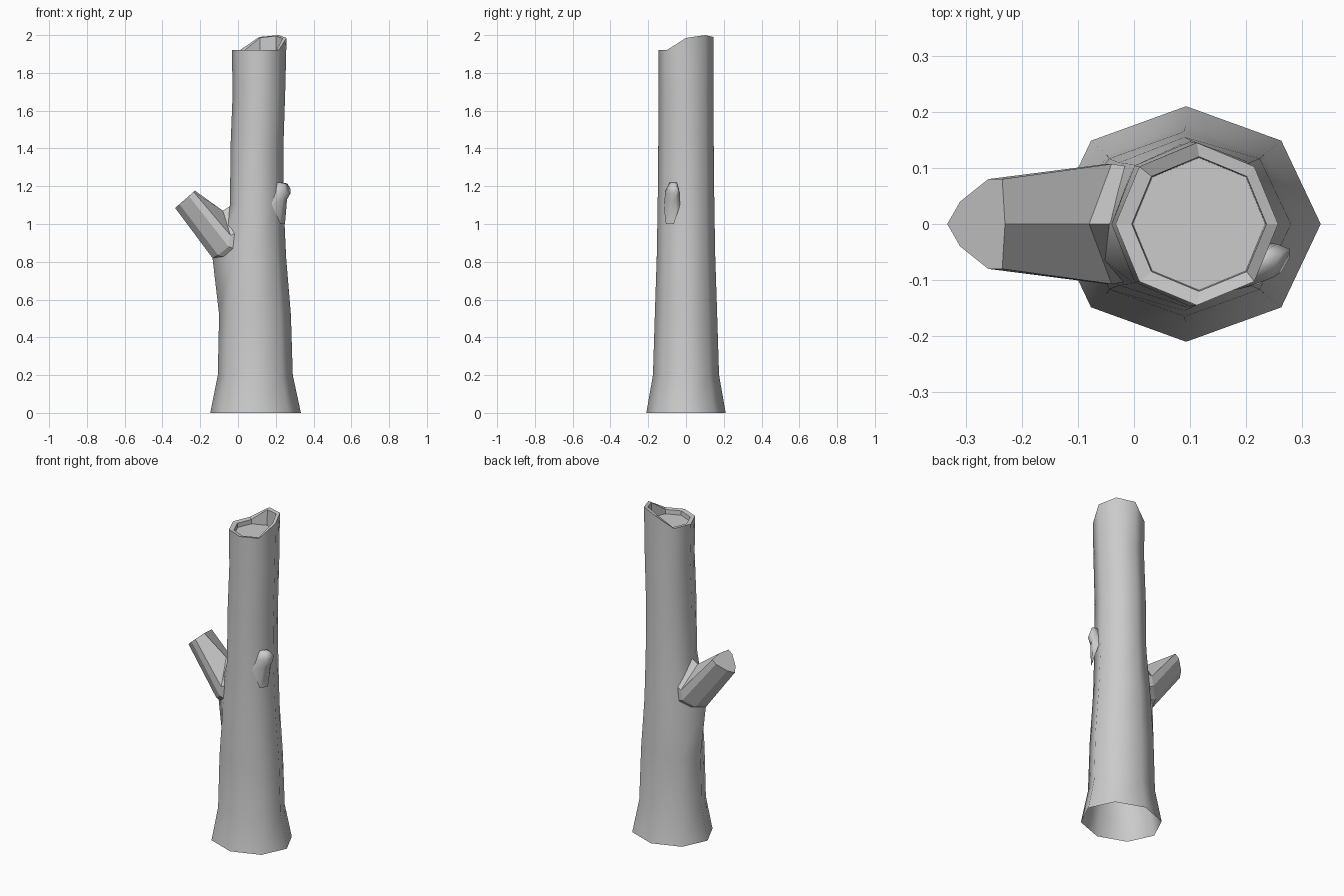
import bpy, bmesh
from math import cos, sin, pi
from mathutils import Vector

if "Cube" in bpy.data.objects:
    bpy.data.objects.remove(bpy.data.objects["Cube"])

def finish(bm, name):
    bmesh.ops.recalc_face_normals(bm, faces=bm.faces)
    me = bpy.data.meshes.new(name)
    bm.to_mesh(me)
    bm.free()
    ob = bpy.data.objects.new(name, me)
    bpy.context.collection.objects.link(ob)
    return ob

def add_ring(bm, pts):
    return [bm.verts.new(p) for p in pts]

def bridge(bm, a, b, smooth):
    n = len(a)
    for i in range(n):
        j = (i + 1) % n
        bm.faces.new((a[i], a[j], b[j], b[i])).smooth = smooth

def octagon(cx, rx, ry, z):
    return [Vector((cx + rx * cos(i * pi / 4), ry * sin(i * pi / 4), z)) for i in range(8)]

# Trunk: open underneath, bulging on the left below the branch
bm = bmesh.new()
sections = [(-.147, .333, .21, 0), (-.107, .29, .175, .2), (-.10, .28, .165, .52),
            (-.075, .255, .155, .82), (-.042, .242, .15, 1.1),
            (-.04, .24, .147, 1.4), (-.028, .25, .145, 1.7)]
rings = []
for x0, x1, ry, z in sections:
    pts = octagon((x0 + x1) / 2, (x1 - x0) / 2, ry, z)
    if z == .82:
        pts[4].x = -.135
    rings.append(add_ring(bm, pts))

# Broken rim with a shallow hollow
heights = [1.985, 2.0, 1.99, 1.92, 1.92, 1.92, 1.92, 1.92]
outer, inner = octagon(.112, .145, .145, 0), octagon(.116, .12, .12, 0)
for p, q, h in zip(outer, inner, heights):
    p.z, q.z = h, h - .004
floor = octagon(.116, .118, .118, 1.89)
rings += [add_ring(bm, outer), add_ring(bm, inner), add_ring(bm, floor)]
for k in range(len(rings) - 1):
    bridge(bm, rings[k], rings[k + 1], k < 7)
bm.faces.new(rings[-1])
finish(bm, "trunk")

# Branch stub: half sections mirrored in y, bottom to top
def mirrored(half):
    return half + [(x, -y, z) for x, y, z in reversed(half[1:-1])]

root = mirrored([(-.06, 0, .80), (-.04, .06, .82), (0, .10, .86), (.01, .10, .96), (-.02, 0, 1.11)])
base = mirrored([(-.135, 0, .82), (-.105, .06, .835), (-.05, .107, .88), (-.04, .107, .94), (-.08, 0, 1.07)])
tip = mirrored([(-.333, 0, 1.085), (-.31, .04, 1.105), (-.26, .08, 1.148), (-.235, .08, 1.17), (-.23, 0, 1.178)])
bm = bmesh.new()
rings = [add_ring(bm, r) for r in (root, base, tip)]
bridge(bm, rings[0], rings[1], False)
bridge(bm, rings[1], rings[2], False)
bm.faces.new(rings[2])
finish(bm, "branch")

# Small knot, flaring down into the bark
bm = bmesh.new()
rings = []
for c, rw, rh in [((.205, -.075, 1.10), .05, .12), ((.235, -.072, 1.175), .042, .055),
                  ((.262, -.07, 1.188), .03, .032)]:
    c = Vector(c)
    u, v = Vector((.5, .86, 0)), Vector((-.3, .1, .95))
    rings.append(add_ring(bm, [c + u * rw * cos(i * pi / 3) + v * rh * sin(i * pi / 3) for i in range(6)]))
for a, b in zip(rings, rings[1:]):
    bridge(bm, a, b, True)
bm.faces.new(rings[-1]).smooth = True
finish(bm, "knot")
